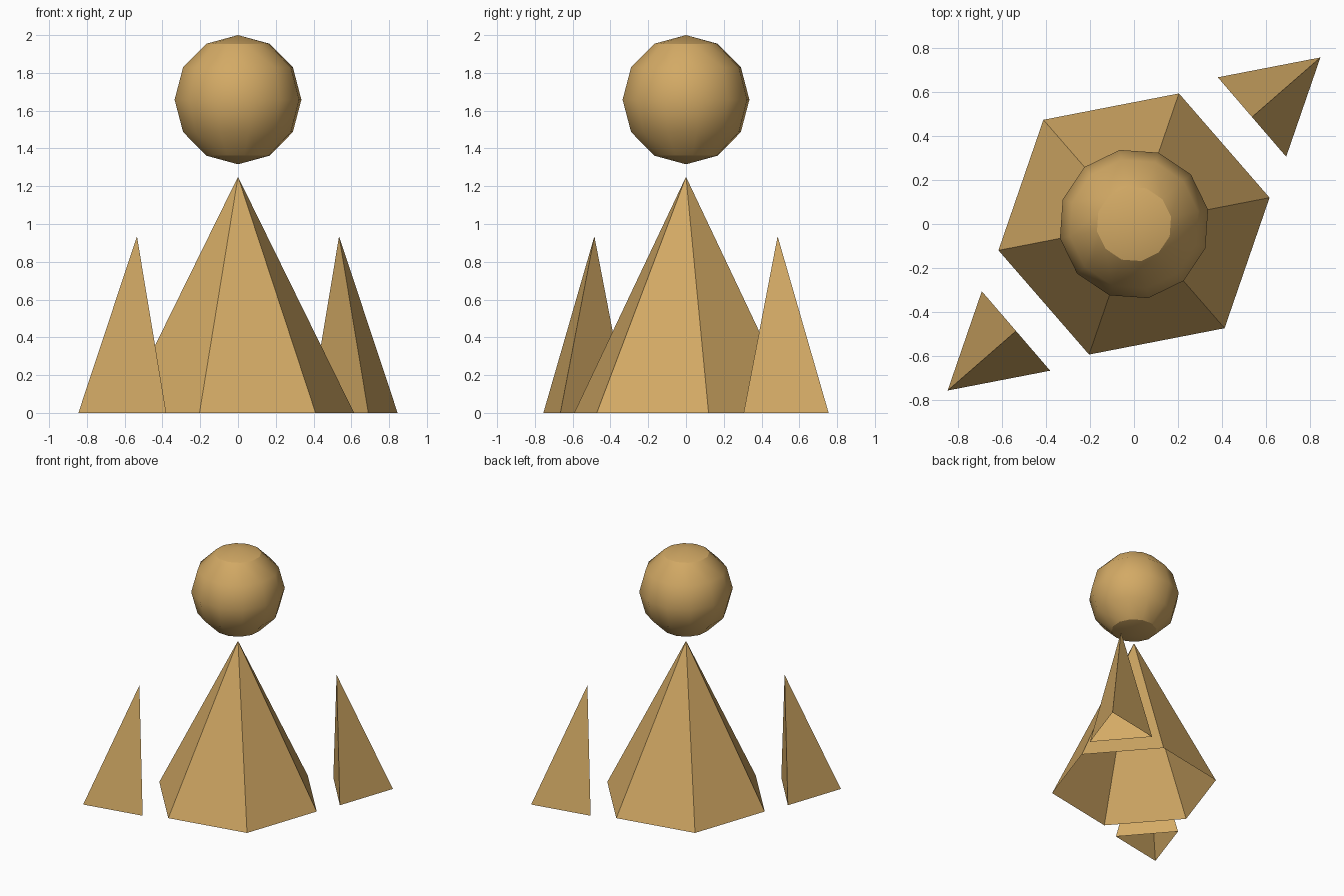
import bpy, bmesh, math
from mathutils import Matrix

cube = bpy.data.objects.get("Cube")
if cube:
    bpy.data.objects.remove(cube, do_unlink=True)

# Sandy gold used everywhere
gold = bpy.data.materials.new("sandy gold")
gold.use_nodes = True
colour = (0.65, 0.40, 0.13, 1.0)
gold.diffuse_color = colour
gold.node_tree.nodes["Principled BSDF"].inputs["Base Color"].default_value = colour

TURN = math.radians(11)


def add_object(name, bm):
    bmesh.ops.recalc_face_normals(bm, faces=bm.faces)
    mesh = bpy.data.meshes.new(name)
    bm.to_mesh(mesh)
    bm.free()
    mesh.materials.append(gold)
    obj = bpy.data.objects.new(name, mesh)
    bpy.context.collection.objects.link(obj)
    return obj


def open_pyramid(name, base, apex):
    """Pyramid walls over a base outline, with no floor."""
    bm = bmesh.new()
    ring = [bm.verts.new((x, y, 0)) for x, y in base]
    tip = bm.verts.new(apex)
    for i, v in enumerate(ring):
        bm.faces.new((v, ring[(i + 1) % len(ring)], tip))
    return add_object(name, bm)


# Six-sided central pyramid
hexagon = [(0.626 * math.cos(TURN + i * math.pi / 3),
            0.626 * math.sin(TURN + i * math.pi / 3)) for i in range(6)]
open_pyramid("central_pyramid", hexagon, (0, 0, 1.25))

# Two outer spikes, each with an upright inner wall
for side, name in ((1, "back_left_spike"), (-1, "front_right_spike")):
    base = [(side * x, side * y)
            for x, y in ((0.845, 0.755), (0.38, 0.665), (0.69, 0.305))]
    open_pyramid(name, base, (side * 0.535, side * 0.485, 0.935))

# Floating faceted ball
bm = bmesh.new()
bmesh.ops.create_uvsphere(bm, u_segments=12, v_segments=6, radius=0.342,
                          matrix=Matrix.Translation((0, 0, 1.658))
                          @ Matrix.Rotation(TURN, 4, "Z"))
ball = add_object("floating_ball", bm)
bpy.ops.object.select_all(action="DESELECT")
ball.select_set(True)
bpy.context.view_layer.objects.active = ball
bpy.ops.object.shade_smooth_by_angle(angle=math.radians(30))
